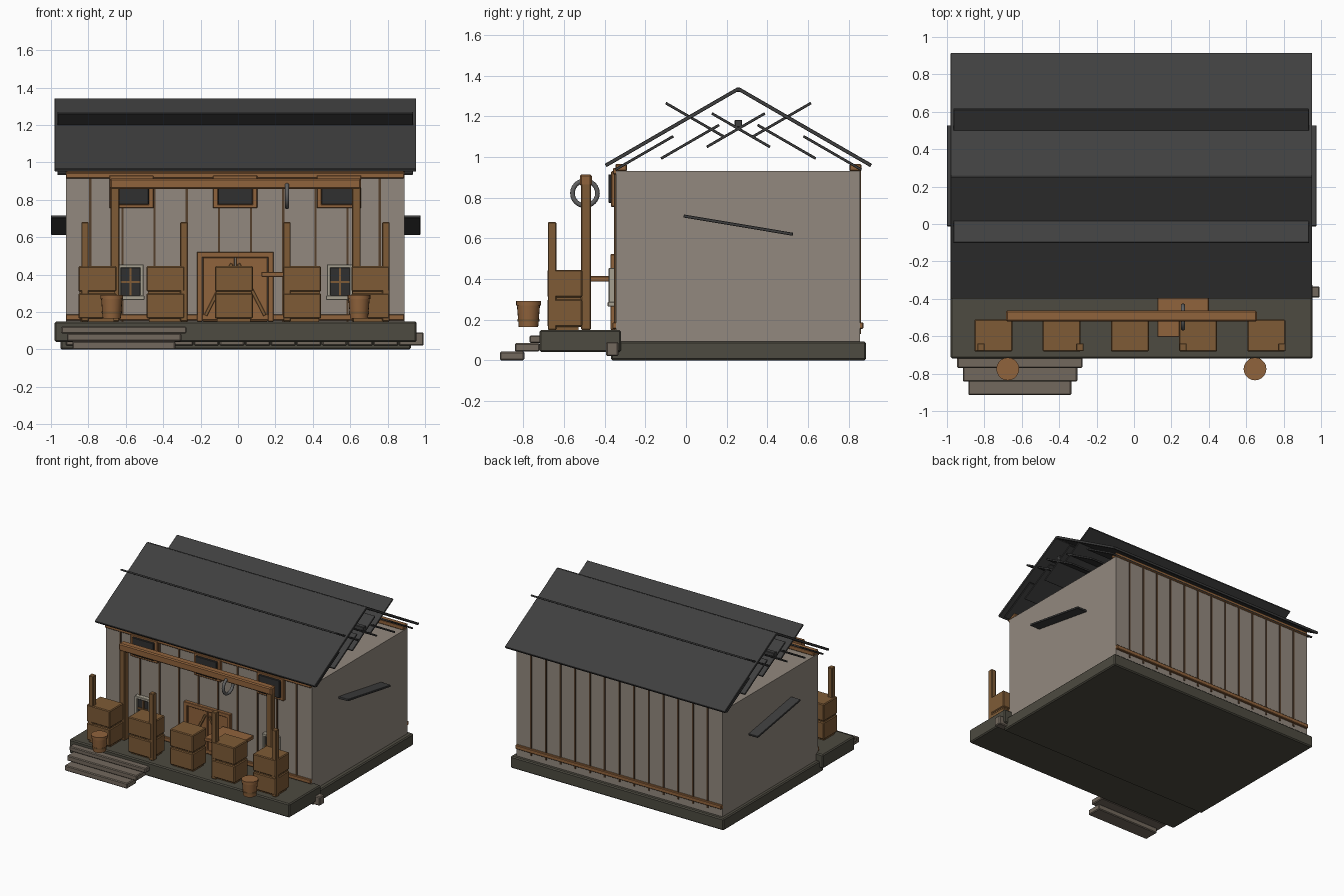
import bpy, math
from math import radians

if "Cube" in bpy.data.objects:
    bpy.data.objects.remove(bpy.data.objects["Cube"])


def mat(name, r, g, b):
    m = bpy.data.materials.new(name)
    m.diffuse_color = (r, g, b, 1)
    m.use_nodes = True
    m.node_tree.nodes["Principled BSDF"].inputs["Base Color"].default_value = m.diffuse_color
    return m


ROOF = mat("dark_roof", .05, .05, .05)
GLASS = mat("dark_glass", .03, .03, .03)
WALL = mat("wall_plaster", .29, .25, .21)
WOOD = mat("warm_wood", .28, .125, .045)
POST = mat("brown_wood", .21, .105, .037)
BATTEN = mat("dark_batten", .09, .05, .025)
BASE = mat("foundation", .075, .07, .052)
STONE = mat("step_stone", .17, .14, .11)
FRAME = mat("pale_frame", .38, .35, .28)
METAL = mat("ring_metal", .12, .12, .12)

CX, CY = -0.015, 0.2575   # centre of the house


def box(name, x0, x1, y0, y1, z0, z1, m, bevel=0, rx=0, ry=0):
    bpy.ops.mesh.primitive_cube_add(
        size=1, location=((x0 + x1) / 2, (y0 + y1) / 2, (z0 + z1) / 2),
        rotation=(rx, ry, 0))
    o = bpy.context.object
    o.name = name
    o.scale = (x1 - x0, y1 - y0, z1 - z0)
    bpy.ops.object.transform_apply(location=False, rotation=False, scale=True)
    o.data.materials.append(m)
    if bevel:
        b = o.modifiers.new("bevel", 'BEVEL')
        b.width = bevel
        b.segments = 1
    return o


def slab(name, x0, x1, y, z, length, thick, angle, m):
    return box(name, x0, x1, y - length / 2, y + length / 2,
               z - thick / 2, z + thick / 2, m, 0.002, rx=angle)


def cyl(name, x, y, z0, z1, r0, r1, m):
    bpy.ops.mesh.primitive_cone_add(vertices=20, radius1=r0, radius2=r1,
                                    depth=z1 - z0, location=(x, y, (z0 + z1) / 2))
    o = bpy.context.object
    o.name = name
    o.data.materials.append(m)
    bpy.ops.object.shade_smooth_by_angle(angle=radians(35))


# Foundation, porch deck, edge stones and steps
box("foundation", -.95, .925, -.37, .885, 0, .093, BASE, .008)
box("porch_deck", -.98, .955, -.72, -.32, .04, .15, BASE, .008)
for i in range(14):
    x = -.92 + i * .137
    box("edge_stone", x, x + .132, -.393, -.333, .02, .09, STONE, .006)
box("step_low", -.885, -.335, -.915, -.795, 0, .043, STONE, .006)
box("step_mid", -.915, -.303, -.842, -.72, .043, .085, STONE, .006)
box("step_top", -.945, -.275, -.77, -.68, .085, .122, STONE, .006)

# House body with battens on front and back
box("house_body", -.92, .89, -.345, .855, .09, .93, WALL)
for i in range(10):
    x = -.79 + i * .172
    box("front_batten", x - .006, x + .006, -.353, -.34, .13, .93, BATTEN)
for i in range(13):
    x = -.92 + (i + 1) * 1.81 / 14
    box("back_batten", x - .006, x + .006, .85, .862, .13, .93, BATTEN)

# Sill rails and eave beams
box("front_sill", -.92, .89, -.362, -.34, .155, .187, WOOD, .004)
box("back_sill", -.92, .89, .845, .873, .155, .187, WOOD, .004)
box("front_eave_beam", -.92, .89, -.348, -.29, .93, .965, WOOD, .005)
box("back_eave_beam", -.92, .89, .805, .863, .93, .965, WOOD, .005)
box("front_top_rail", -.92, .89, -.36, -.34, .915, .945, WOOD, .004)

# Roof panels, purlin slats and ridge, mirrored about the ridge line
A = radians(30)
for s in (-1, 1):
    slab("roof_panel", -.98, .953, CY + s * .326, 1.147, .755, .018, -s * A, ROOF)
    for dy, z in ((.4625, 1.02), (.2375, 1.075), (.0125, 1.132)):
        slab("inner_roof_slat", -.965, .935, CY + s * dy, z, .33, .013, -s * A, ROOF)
    slab("crossed_roof_slat", -.965, .935, CY + s * .2145, 1.183, .33, .013, s * A, ROOF)
box("ridge_beam", -.965, .935, CY - .018, CY + .018, 1.148, 1.183, ROOF, .003)
box("ridge_cap", -.98, .953, CY - .011, CY + .011, 1.32, 1.342, ROOF, .004)

# Sloping side vents
for x0, x1 in ((-1.0, -.86), (.83, .975)):
    slab("side_vent", x0, x1, CY, .665, .545, .015, radians(-9.5), ROOF)


def frame(name, x, w, z0, z1, t, y0, m):
    box(name + "_left", x - w, x - w + t, y0, -.34, z0, z1, m, .003)
    box(name + "_right", x + w - t, x + w, y0, -.34, z0, z1, m, .003)
    box(name + "_top", x - w, x + w, y0, -.34, z1 - t, z1, m, .003)


for k in (-1, 0, 1):
    # Upper windows
    x = CX + k * .555
    frame("upper_window_frame", x, .118, .755, .93, .026, -.368, WOOD)
    box("upper_window_sill", x - .118, x + .118, -.368, -.34, .755, .775, WOOD, .003)
    box("upper_window_glass", x - .093, x + .093, -.382, -.34, .775, .915, GLASS, .003)
    # Lower windows
    if k:
        x = CX + k * .56
        frame("lower_window_frame", x, .07, .268, .455, .02, -.38, FRAME)
        box("lower_window_sill", x - .075, x + .075, -.385, -.34, .265, .288, FRAME, .003)
        box("lower_window_glass", x - .052, x + .052, -.362, -.34, .285, .437, GLASS)
        box("window_mullion", x - .005, x + .005, -.37, -.34, .285, .437, POST)
        box("window_crossbar", x - .052, x + .052, -.37, -.34, .355, .365, POST)

# Double door with diagonal braces
frame("door_frame", CX, .205, .15, .522, .03, -.372, WOOD)
for s in (-1, 1):
    xc = CX + s * .088
    box("door_leaf", xc - .085, xc + .085, -.36, -.34, .15, .492, WOOD, .003)
    box("door_brace", xc - .009, xc + .009, -.37, -.35, .165, .475, POST, .002,
        ry=-s * radians(27))

# Porch posts, beam and hanging ring
for x in (-.6575, .6325):
    box("porch_post", x - .0235, x + .0235, -.517, -.467, .15, .88, POST, .005)
box("porch_beam", -.685, .657, -.522, -.463, .857, .915, WOOD, .008)
bpy.ops.mesh.primitive_torus_add(major_radius=.0615, minor_radius=.0115,
                                 major_segments=24, minor_segments=8,
                                 location=(.262, -.497, .822),
                                 rotation=(0, math.pi / 2, 0))
ring = bpy.context.object
ring.name = "hanging_ring"
ring.data.materials.append(METAL)
bpy.ops.object.shade_smooth_by_angle(angle=radians(50))

# Fence posts, stacked crates and shelf
for x in (-.818, -.289, .262, .791):
    box("fence_post", x - .02, x + .02, -.68, -.638, .15, .68, POST, .004)
for i in range(5):
    x = -.752 + i * .365
    for z in (.165, .31):
        box("crate", x - .102, x + .102, -.682, -.51, z, z + .135, POST, .006)
    box("crate_skid", x - .09, x + .09, -.66, -.53, .15, .167, POST)
    box("crate_spacer", x - .095, x + .095, -.675, -.517, .298, .312, POST)
box("shelf", .125, .4, -.605, -.37, .387, .415, WOOD, .004)

# Buckets with hoops
for x in (-.675, .647):
    cyl("bucket", x, -.775, .165, .285, .048, .058, WOOD)
    cyl("bucket_rim", x, -.775, .27, .292, .061, .061, WOOD)
    cyl("bucket_hoop", x, -.775, .19, .202, .053, .054, POST)
